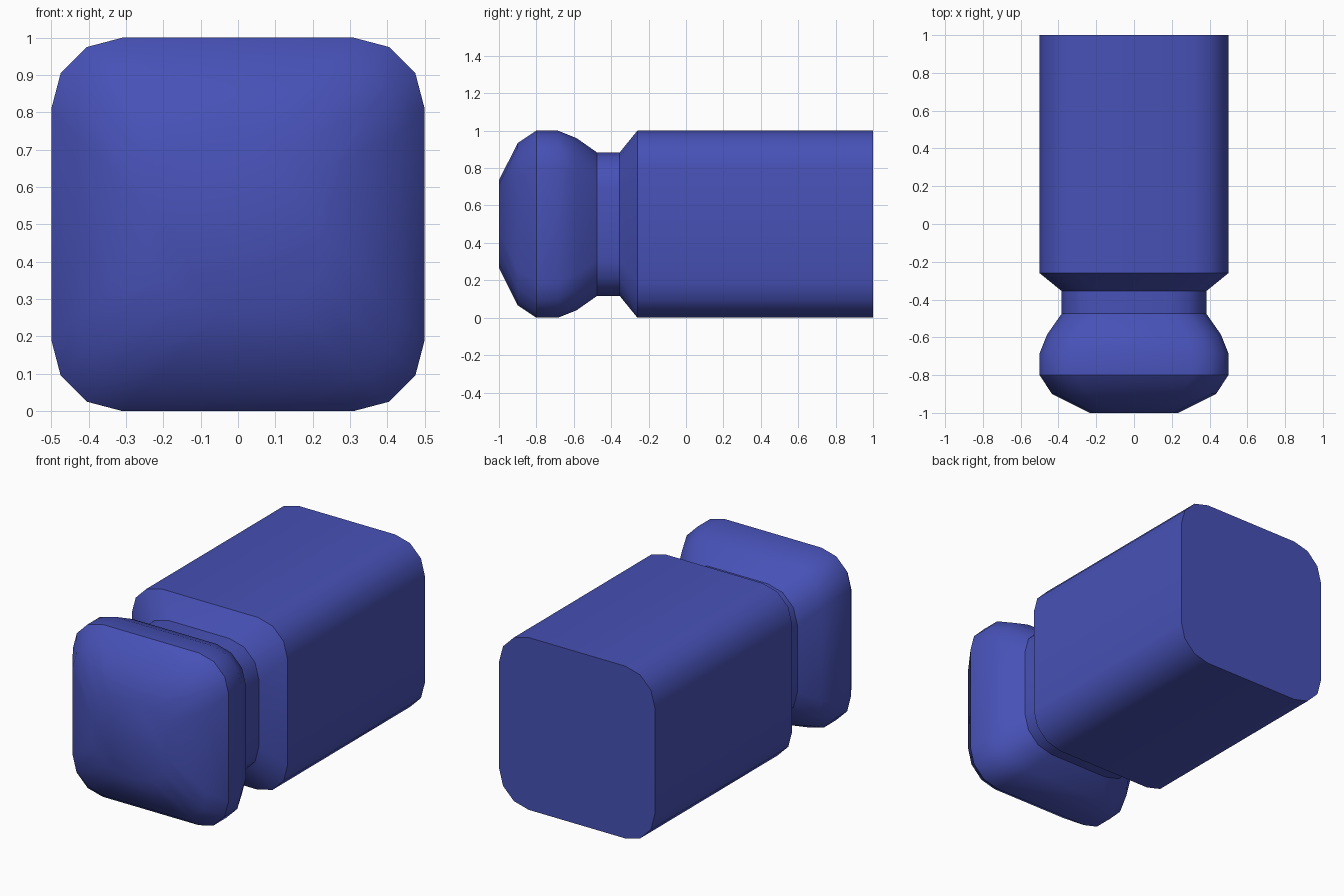
import bpy
import bmesh

cube = bpy.data.objects.get("Cube")
if cube:
    bpy.data.objects.remove(cube, do_unlink=True)

# Single blue material
blue = bpy.data.materials.new("blue")
blue.use_nodes = True
colour = (0.063, 0.083, 0.47, 1.0)
blue.diffuse_color = colour
blue.node_tree.nodes["Principled BSDF"].inputs["Base Color"].default_value = colour

# One rounded corner of the square section, measured from its centre
CORNER = [(0.5, 0.31), (0.475, 0.405), (0.405, 0.475), (0.31, 0.5)]

# Rings along the length: y, inward offset, crisp edge
RINGS = [
    (1.0, 0.0, True),
    (-0.26, 0.0, True),
    (-0.355, 0.117, True),
    (-0.475, 0.117, True),
    (-0.585, 0.04, False),
    (-0.685, 0.0, False),
    (-0.8, 0.0, True),
    (-0.9, 0.066, False),
    (-1.0, 0.265, False),
]


def section(offset):
    """Rounded square whose corners slide inward by the offset."""
    pts = [(a - offset, b - offset) for a, b in CORNER]
    loop = []
    for _ in range(4):
        loop += pts
        pts = [(-b, a) for a, b in pts]
    return loop


# Loft the peg through its rings
bm = bmesh.new()
loops = []
for y, offset, crisp in RINGS:
    loops.append([bm.verts.new((x, y, z + 0.5)) for x, z in section(offset)])

count = len(loops[0])
for first, second in zip(loops, loops[1:]):
    for i in range(count):
        j = (i + 1) % count
        bm.faces.new((first[i], first[j], second[j], second[i]))
bm.faces.new(loops[0])
bm.faces.new(loops[-1])
bmesh.ops.recalc_face_normals(bm, faces=bm.faces)

# Smooth shading with crisp shoulder, neck and rim edges
for face in bm.faces:
    face.smooth = True
for loop, (y, offset, crisp) in zip(loops, RINGS):
    for i in range(count):
        edge = bm.edges.get((loop[i], loop[(i + 1) % count]))
        edge.smooth = not crisp

mesh = bpy.data.meshes.new("grooved_peg")
bm.to_mesh(mesh)
bm.free()
mesh.materials.append(blue)
peg = bpy.data.objects.new("grooved_peg", mesh)
bpy.context.collection.objects.link(peg)
